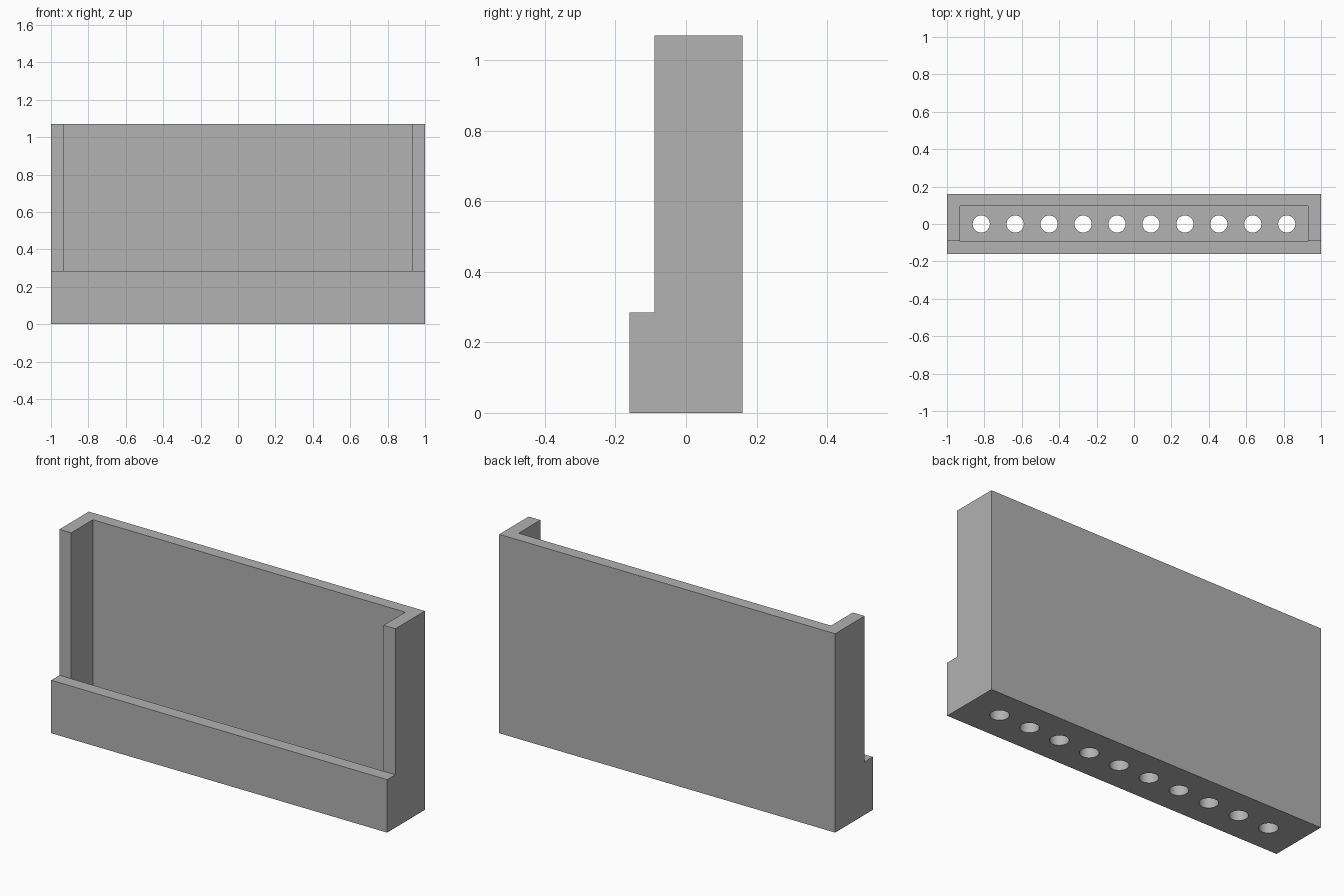
import bpy, bmesh, math
from mathutils import Matrix, Vector

if "Cube" in bpy.data.objects:
    bpy.data.objects.remove(bpy.data.objects["Cube"])

grey = bpy.data.materials.new("plain grey")
grey.diffuse_color = (0.445, 0.445, 0.445, 1)
grey.use_nodes = True
grey.node_tree.nodes["Principled BSDF"].inputs["Base Color"].default_value = grey.diffuse_color

WALL, FLOOR = 0.07, 0.07
DEPTH, HEIGHT, LIP = 0.16, 1.07, 0.285
HOLES, PITCH, RADIUS = 10, 0.1815, 0.046


def make_object(name, bm):
    bmesh.ops.recalc_face_normals(bm, faces=bm.faces)
    mesh = bpy.data.meshes.new(name)
    bm.to_mesh(mesh)
    bm.free()
    mesh.materials.append(grey)
    obj = bpy.data.objects.new(name, mesh)
    bpy.context.collection.objects.link(obj)
    return obj


def cut(target, cutter):
    mod = target.modifiers.new("cut", 'BOOLEAN')
    mod.operation, mod.solver, mod.object = 'DIFFERENCE', 'EXACT', cutter
    bpy.context.view_layer.objects.active = target
    bpy.ops.object.modifier_apply(modifier=mod.name)
    bpy.data.objects.remove(cutter)


# Stepped side profile extruded across the full width
bm = bmesh.new()
profile = [(-DEPTH, 0), (DEPTH, 0), (DEPTH, HEIGHT),
           (-0.09, HEIGHT), (-0.09, LIP), (-DEPTH, LIP)]
face = bm.faces.new([bm.verts.new((-1, y, z)) for y, z in profile])
ext = bmesh.ops.extrude_face_region(bm, geom=[face])
bmesh.ops.translate(bm, vec=(2, 0, 0),
                    verts=[v for v in ext["geom"] if isinstance(v, bmesh.types.BMVert)])
tray = make_object("open_front_tray", bm)

# Cavity: narrow below the lip, open to the front above it
bm = bmesh.new()
profile = [(-0.09, FLOOR), (0.095, FLOOR), (0.095, HEIGHT + 0.1),
           (-0.3, HEIGHT + 0.1), (-0.3, LIP), (-0.09, LIP)]
face = bm.faces.new([bm.verts.new((-1 + WALL, y, z)) for y, z in profile])
ext = bmesh.ops.extrude_face_region(bm, geom=[face])
bmesh.ops.translate(bm, vec=(2 - 2 * WALL, 0, 0),
                    verts=[v for v in ext["geom"] if isinstance(v, bmesh.types.BMVert)])
cavity = make_object("cavity_cutter", bm)
cavity.hide_render = True
cut(tray, cavity)

# Row of round drain holes through the floor
bm = bmesh.new()
for i in range(HOLES):
    x = (i - (HOLES - 1) / 2) * PITCH
    bmesh.ops.create_cone(bm, cap_ends=True, segments=32, radius1=RADIUS, radius2=RADIUS,
                          depth=0.2, matrix=Matrix.Translation((x, 0, FLOOR / 2)))
drill = make_object("hole_cutter", bm)
drill.hide_render = True
cut(tray, drill)

# Smooth hole walls, sharp box edges
tray.select_set(True)
bpy.context.view_layer.objects.active = tray
bpy.ops.object.shade_smooth_by_angle(angle=math.radians(30))
